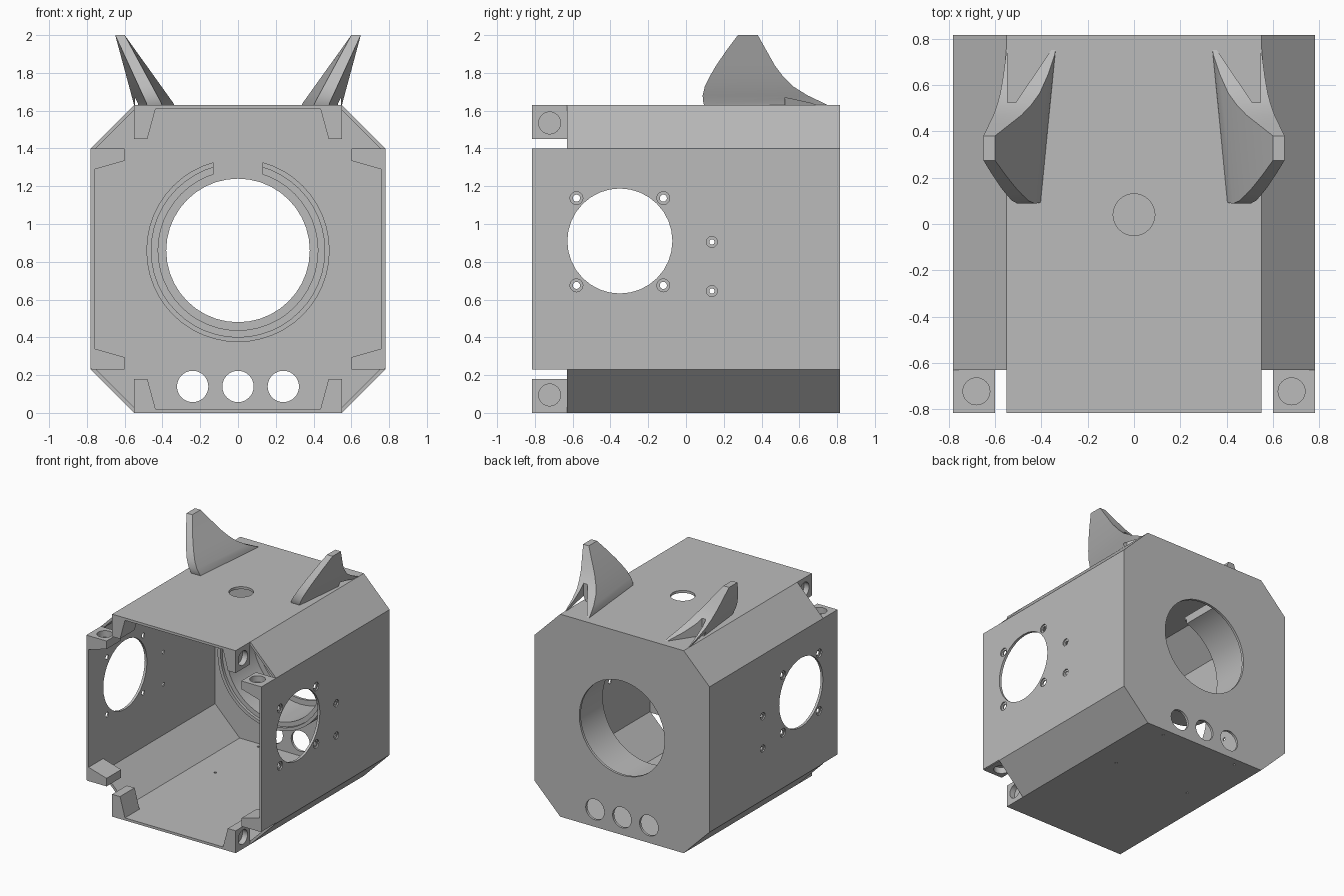
import bpy, bmesh, math
from mathutils import Matrix

if "Cube" in bpy.data.objects:
    bpy.data.objects.remove(bpy.data.objects["Cube"], do_unlink=True)

grey = bpy.data.materials.new("plain_grey")
grey.use_nodes = True
grey.diffuse_color = (0.5, 0.5, 0.5, 1)
grey.node_tree.nodes["Principled BSDF"].inputs["Base Color"].default_value = (0.5, 0.5, 0.5, 1)

H = 1.63           # body height
W = 0.78           # half width
D = 0.815          # half depth
WALL = 0.02
LUG_BACK = -0.63   # rear end of the open corners


def make(name, bm):
    bmesh.ops.recalc_face_normals(bm, faces=bm.faces[:])
    mesh = bpy.data.meshes.new(name)
    bm.to_mesh(mesh)
    bm.free()
    mesh.materials.append(grey)
    obj = bpy.data.objects.new(name, mesh)
    bpy.context.scene.collection.objects.link(obj)
    return obj


def loft(name, rings):
    """Closed solid through a list of equal-length point rings."""
    bm = bmesh.new()
    rows = [[bm.verts.new(p) for p in ring] for ring in rings]
    n = len(rows[0])
    for a, b in zip(rows, rows[1:]):
        for i in range(n):
            j = (i + 1) % n
            bm.faces.new((a[i], a[j], b[j], b[i]))
    bm.faces.new(rows[0])
    bm.faces.new(rows[-1])
    return make(name, bm)


def prism_y(name, outline, y0, y1):
    return loft(name, [[(x, y, z) for x, z in outline] for y in (y0, y1)])


def box(name, lo, hi):
    return prism_y(name, [(lo[0], lo[2]), (hi[0], lo[2]), (hi[0], hi[2]), (lo[0], hi[2])], lo[1], hi[1])


def cylinder(name, axis, center, radius, length, sides=32):
    bm = bmesh.new()
    turn = {"x": Matrix.Rotation(math.pi / 2, 4, "Y"),
            "y": Matrix.Rotation(math.pi / 2, 4, "X"),
            "z": Matrix.Identity(4)}[axis]
    bmesh.ops.create_cone(bm, cap_ends=True, segments=sides, radius1=radius, radius2=radius,
                          depth=length, matrix=Matrix.Translation(center) @ turn)
    return make(name, bm)


def cut(target, cutter):
    cutter.hide_render = True
    mod = target.modifiers.new("cut", "BOOLEAN")
    mod.operation = "DIFFERENCE"
    mod.solver = "EXACT"
    mod.object = cutter
    bpy.context.view_layer.objects.active = target
    bpy.ops.object.modifier_apply(modifier=mod.name)
    bpy.data.objects.remove(cutter, do_unlink=True)


def drill(target, axis, center, radius, length, sides=32):
    cut(target, cylinder("drill", axis, center, radius, length, sides))


def octagon(inset):
    w, k = W - inset, 0.55 - inset * 0.41
    c = H / 2
    half = c - inset
    e = half - (w - k)
    return [(-k, c - half), (k, c - half), (w, c - e), (w, c + e),
            (k, c + half), (-k, c + half), (-w, c + e), (-w, c - e)]


# Hollow eight-sided body, open at the front
body = prism_y("body_shell", octagon(0), -D, D)
cut(body, prism_y("cavity", octagon(WALL), -1, D - WALL))
for side in (-1, 1):
    for z0, z1 in ((-0.1, 0.235), (1.4, 1.73)):
        x0, x1 = sorted((side * 0.55, side * 0.9))
        cut(body, box("corner", (x0, -1, z0), (x1, LUG_BACK, z1)))

# Back wall openings
drill(body, "y", (0, D, 0.86), 0.38, 0.2, 40)
for x in (-0.24, 0, 0.24):
    drill(body, "y", (x, D, 0.14), 0.083, 0.2)

# Top port and small floor holes
drill(body, "z", (0, 0.04, H), 0.09, 0.2)
for x in (-0.345, 0.345):
    for y in (0.205, 0.75):
        drill(body, "z", (x, y, 0), 0.01, 0.2, 12)

# Side wall fan openings with counterbored screw holes
drill(body, "x", (0, -0.35, 0.91), 0.278, 2)
screws = [(y, z, 0.034, 0.019) for y in (-0.58, -0.12) for z in (0.675, 1.137)]
screws += [(0.137, z, 0.029, 0.014) for z in (0.645, 0.905)]
for y, z, wide, narrow in screws:
    drill(body, "x", (0, y, z), narrow, 2, 16)
    for side in (-1, 1):
        drill(body, "x", (side * W, y, z), wide, 0.02, 20)

# Slotted collar inside the back wall
collar = cylinder("inner_collar", "y", (0, 0.617, 0.86), 0.485, 0.37, 48)
drill(collar, "y", (0, 0.6, 0.86), 0.423, 1, 48)
drill(collar, "y", (0, 0.43, 0.86), 0.459, 0.05, 48)
cut(collar, box("slot", (-0.13, 0.3, 0.9), (0.13, 1, 1.6)))

# Screw lugs at the four open corners
parts = [body, collar]
plate_lug = [(0.55, 1.625), (0.435, 1.615), (0.48, 1.45), (0.55, 1.45)]
wall_lug = [(0.775, 1.4), (0.6, 1.4), (0.6, 1.335), (0.775, 1.285)]
for side, hand in ((-1, "right"), (1, "left")):
    for upper, level in ((True, "upper"), (False, "lower")):
        def place(outline):
            return [(side * x, z if upper else H - z) for x, z in outline]
        a = prism_y(f"{level}_{hand}_plate_lug", place(plate_lug), -D, LUG_BACK)
        drill(a, "x", (side * 0.55, -0.722, 1.535 if upper else H - 1.535), 0.058, 0.09)
        b = prism_y(f"{level}_{hand}_wall_lug", place(wall_lug), -D, LUG_BACK)
        drill(b, "z", (side * 0.68, -0.722, 1.4 if upper else H - 1.4), 0.058, 0.1)
        parts += [a, b]

# Swept ears: height, front edge, rear edge
profile = [(1.62, 0.1, 0.77), (1.64, 0.092, 0.73), (1.68, 0.088, 0.645), (1.73, 0.1, 0.565),
           (1.78, 0.125, 0.515), (1.84, 0.16, 0.47), (1.92, 0.215, 0.425), (2.0, 0.275, 0.38)]
for side, hand in ((-1, "right"), (1, "left")):
    rings = []
    for z, front, rear in profile:
        t = max(0, (z - H) / (2 - H))
        corners = [(0.40 + 0.20 * t, front), (0.48 + 0.17 * t, front),
                   (0.55 + 0.10 * t, rear), (0.335 + 0.265 * t, rear)]
        rings.append([(side * x, y, z) for x, y in corners])
    ear = loft(f"{hand}_ear", rings)
    # Notch that splits the rear of the ear into two prongs
    notch = [(0.51, 0.525), (0.545, 0.525), (0.545, 0.82), (0.31, 0.82)]
    cut(ear, loft("notch", [[(side * x, y, z) for x, y in notch] for z in (1.5, 1.95)]))
    parts.append(ear)

# Smooth round surfaces, keep hard edges
bpy.ops.object.select_all(action="DESELECT")
for obj in parts:
    obj.select_set(True)
bpy.context.view_layer.objects.active = body
bpy.ops.object.shade_smooth_by_angle(angle=math.radians(30))
